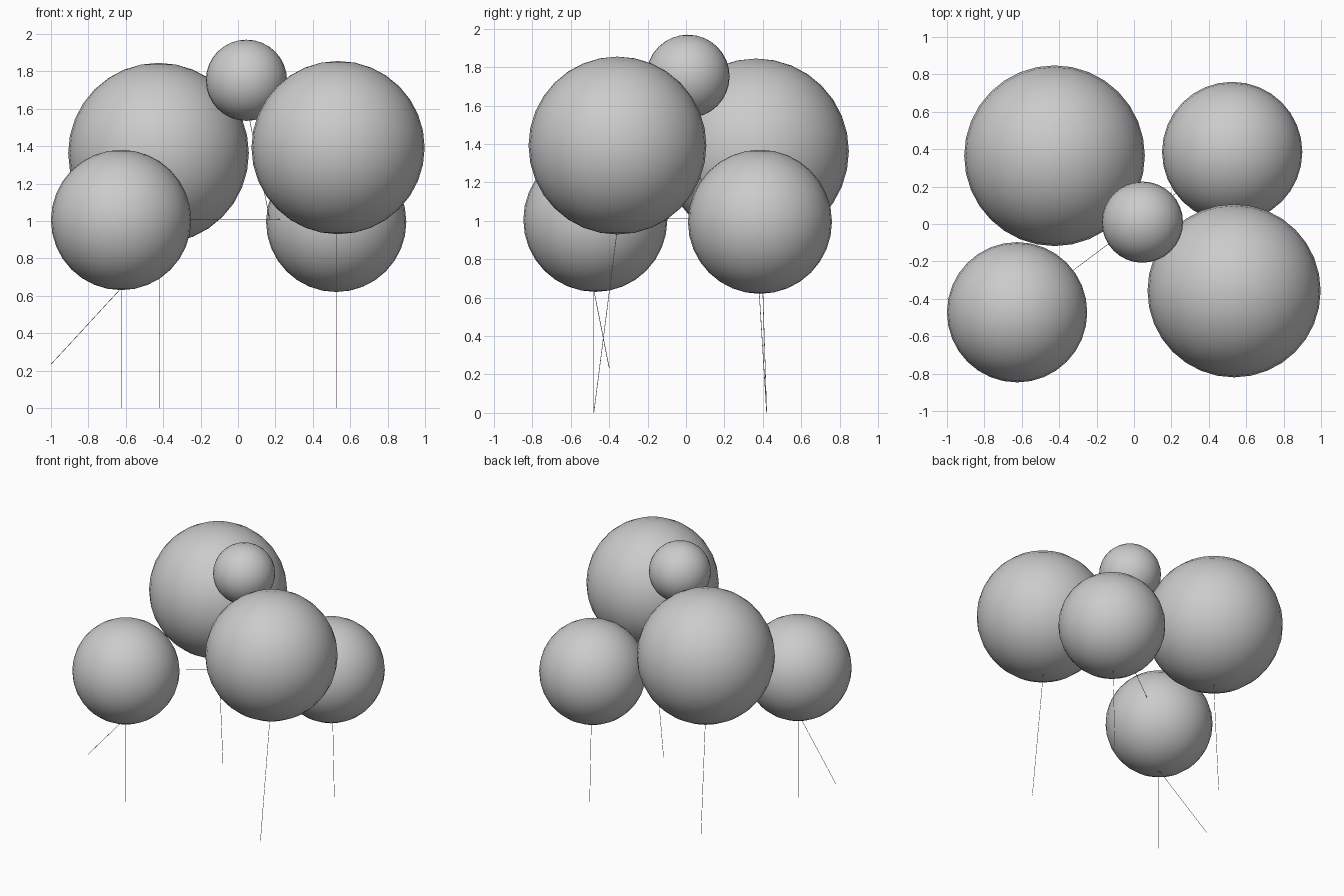
import bpy
from mathutils import Vector

if "Cube" in bpy.data.objects:
    bpy.data.objects.remove(bpy.data.objects["Cube"])


def ball(name, loc, r):
    bpy.ops.mesh.primitive_uv_sphere_add(segments=32, ring_count=16, radius=r, location=loc)
    bpy.context.object.name = name
    bpy.ops.object.shade_smooth()


def string(name, a, b, r=0.0015):
    # very thin straight rod between two points
    a, b = Vector(a), Vector(b)
    d = b - a
    bpy.ops.mesh.primitive_cylinder_add(vertices=6, radius=r, depth=d.length,
                                        location=(a + b) / 2,
                                        rotation=d.to_track_quat('Z', 'Y').to_euler())
    bpy.context.object.name = name
    bpy.ops.object.shade_smooth_by_angle()


# balloons
ball("large_back_balloon", (-0.425, 0.365, 1.362), 0.483)
ball("large_front_balloon", (0.535, -0.357, 1.392), 0.463)
ball("small_top_balloon", (0.045, 0.01, 1.752), 0.217)
ball("front_balloon", (-0.625, -0.472, 1.005), 0.375)
ball("back_balloon", (0.525, 0.385, 0.995), 0.375)

# strings hanging to the floor
string("large_back_string", (-0.422, 0.365, 0.89), (-0.422, 0.42, 0))
string("large_front_string", (0.527, -0.36, 0.94), (0.527, -0.48, 0))
string("front_string", (-0.625, -0.48, 0.64), (-0.625, -0.48, 0))
string("back_string", (0.527, 0.40, 0.63), (0.527, 0.42, 0))

# loose string, cross string and the one under the top balloon
string("loose_string", (-0.625, -0.48, 0.64), (-0.998, -0.40, 0.235))
string("cross_string", (-0.625, -0.472, 1.01), (0.525, 0.39, 1.01))
string("top_string", (0.06, 0.01, 1.55), (0.17, 0.12, 1.01))
